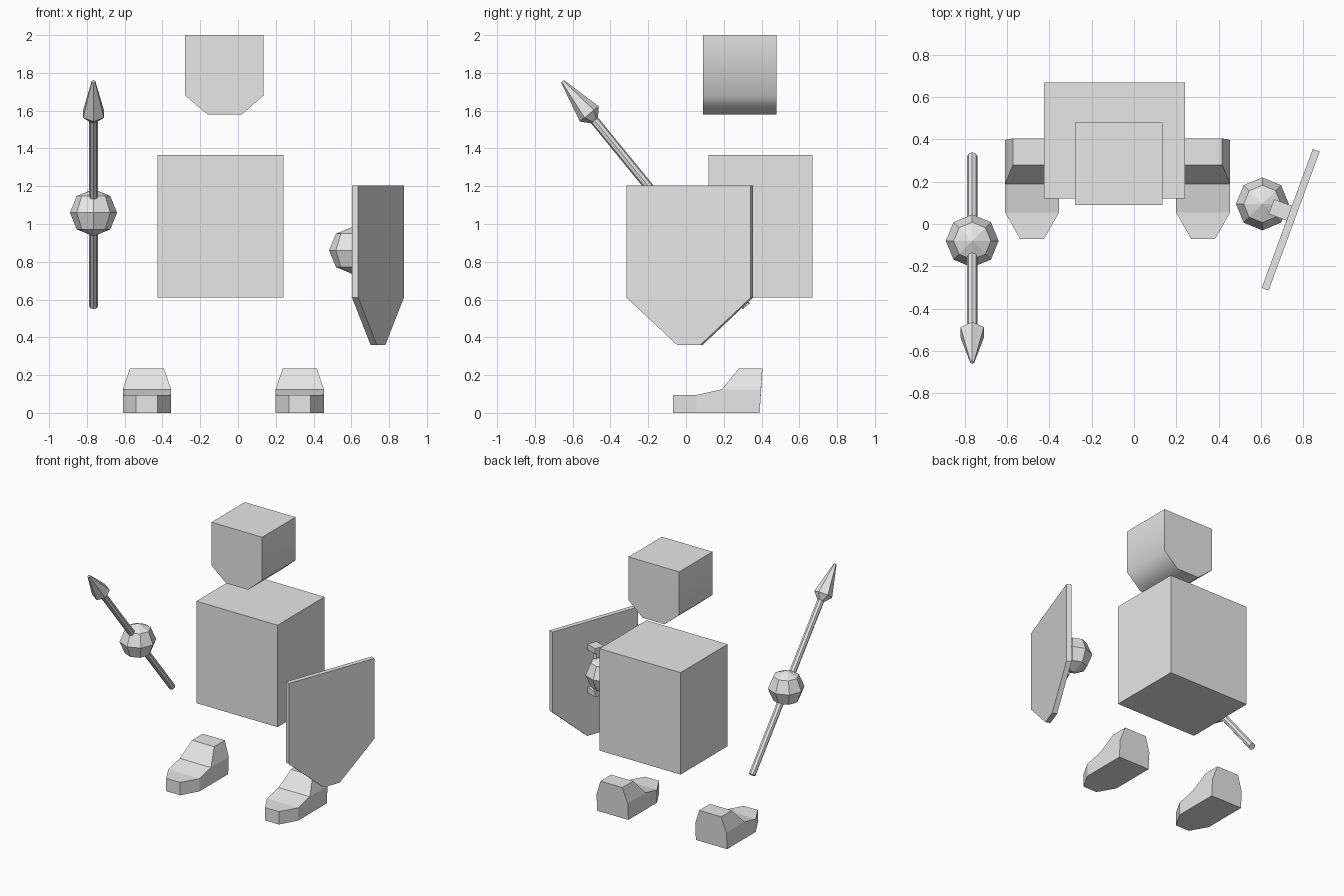
import bpy, bmesh
from math import radians, sin, cos, pi
from mathutils import Matrix, Vector

cube = bpy.data.objects.get("Cube")
if cube:
    bpy.data.objects.remove(cube, do_unlink=True)

GREY = (0.8, 0.8, 0.8, 1.0)
grey = bpy.data.materials.new("light_grey")
grey.use_nodes = True
grey.diffuse_color = GREY
grey.node_tree.nodes["Principled BSDF"].inputs["Base Color"].default_value = GREY


def finish(name, bm, matrix=Matrix(), smooth=None):
    """Turn a bmesh into a named object, optionally smoothed below an angle."""
    bmesh.ops.remove_doubles(bm, verts=bm.verts, dist=0.0005)
    bmesh.ops.recalc_face_normals(bm, faces=bm.faces)
    mesh = bpy.data.meshes.new(name)
    bm.to_mesh(mesh)
    bm.free()
    mesh.materials.append(grey)
    obj = bpy.data.objects.new(name, mesh)
    obj.matrix_world = matrix
    bpy.context.collection.objects.link(obj)
    if smooth:
        bpy.ops.object.select_all(action='DESELECT')
        obj.select_set(True)
        bpy.context.view_layer.objects.active = obj
        bpy.ops.object.shade_smooth_by_angle(angle=radians(smooth))
    return obj


def loft(name, rings, matrix=Matrix(), smooth=None):
    """Bridge equal-length rings of points and cap both ends."""
    bm = bmesh.new()
    loops = [[bm.verts.new(p) for p in ring] for ring in rings]
    n = len(loops[0])
    for a, b in zip(loops, loops[1:]):
        for i in range(n):
            j = (i + 1) % n
            bm.faces.new((a[i], a[j], b[j], b[i]))
    bm.faces.new(loops[0])
    bm.faces.new(loops[-1])
    return finish(name, bm, matrix, smooth)


def slab(name, outline, y0, y1, matrix=Matrix(), smooth=None):
    """Extrude an x-z outline along y."""
    return loft(name, [[(x, y, z) for x, z in outline] for y in (y0, y1)], matrix, smooth)


def box(name, x0, x1, y0, y1, z0, z1, matrix=Matrix()):
    return slab(name, [(x0, z0), (x1, z0), (x1, z1), (x0, z1)], y0, y1, matrix)


def lathe(name, profile, sides, matrix):
    """Spin (radius, height) points around local z."""
    return loft(name, [[(r * cos(2 * pi * i / sides), r * sin(2 * pi * i / sides), h)
                        for i in range(sides)] for r, h in profile], matrix)


# Head with a chamfered jaw, and block body
slab("head", [(-0.28, 2), (-0.28, 1.68), (-0.16, 1.58), (0.02, 1.58),
              (0.135, 1.68), (0.135, 2)], 0.09, 0.48, smooth=55)
box("body", -0.425, 0.24, 0.12, 0.67, 0.61, 1.365)

# Boots: sections from toe to heel as (y base, y top, half width, top half width, mid z, top z)
sections = [(-0.07, -0.07, 0.057, 0.057, 0.095, 0.095),
            (0.055, 0.055, 0.128, 0.128, 0.095, 0.095),
            (0.19, 0.19, 0.128, 0.128, 0.125, 0.125),
            (0.28, 0.28, 0.128, 0.09, 0.125, 0.235),
            (0.39, 0.405, 0.128, 0.09, 0.125, 0.235)]
for side, x in (("right", -0.482), ("left", 0.327)):
    loft(side + "_boot", [[(-w, y, 0), (w, y, 0), (w, (y + yt) / 2, zm), (wt, yt, zt),
                           (-wt, yt, zt), (-w, (y + yt) / 2, zm)]
                          for y, yt, w, wt, zm, zt in sections],
         Matrix.Translation((x, 0, 0)))

# Ball hands
for side, centre in (("right", (-0.765, -0.08, 1.06)), ("left", (0.607, 0.095, 0.86))):
    bm = bmesh.new()
    bmesh.ops.create_uvsphere(bm, u_segments=8, v_segments=4, radius=0.125)
    finish(side + "_hand", bm, Matrix.Translation(centre))

# Spear, leaning forward through the right hand
lean = Vector((0, -0.633, 0.774)).to_track_quat('Z', 'X').to_matrix().to_4x4()
spear = Matrix.Translation((-0.765, 0.32, 0.565)) @ lean
lathe("spear_shaft", [(0.024, 0), (0.024, 1.29)], 8, spear)
lathe("spear_head", [(0.024, 1.27), (0.064, 1.315), (0.01, 1.538)], 6, spear)

# Shield, turned outward; local +y points back towards the hand
shield = Matrix.Translation((0.741, 0.02, 0)) @ Matrix.Rotation(radians(69.8), 4, 'Z')
slab("shield", [(-0.35, 1.205), (-0.35, 0.61), (-0.066, 0.36), (0.066, 0.36),
                (0.35, 0.61), (0.35, 1.205)], -0.0175, 0.0175, shield)

# Shield grip: two posts joined by an upright bar
for end, z in (("upper", 1.02), ("lower", 0.7)):
    box(end + "_grip_post", -0.01, 0.064, 0.0175, 0.107, z - 0.02, z + 0.02, shield)
box("grip_bar", 0.007, 0.047, 0.06, 0.1, 0.7, 1.02, shield)
